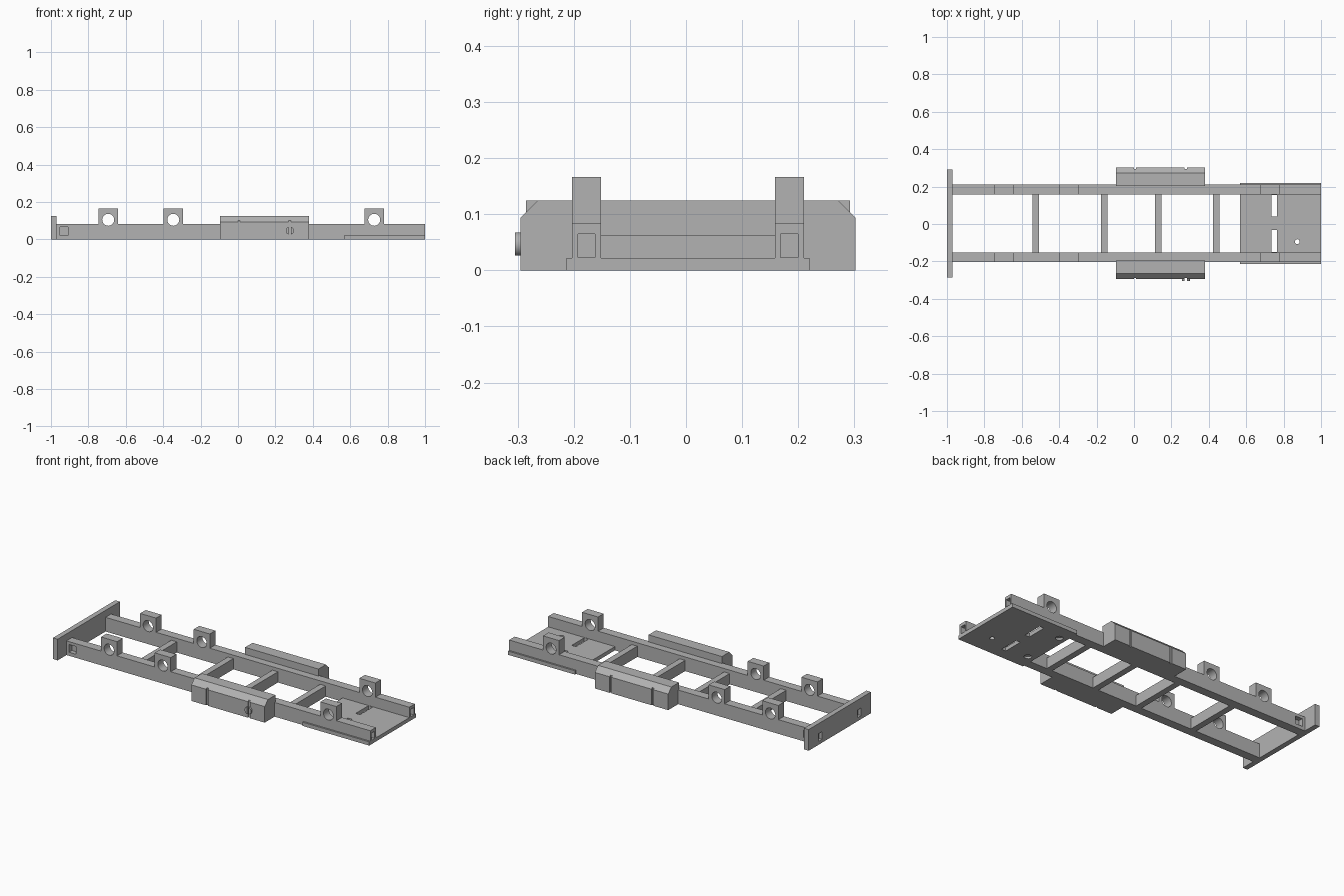
import bpy, bmesh, math
from mathutils import Matrix

if "Cube" in bpy.data.objects:
    bpy.data.objects.remove(bpy.data.objects["Cube"])

CY = 0.0035  # lengthwise centre line of the frame
grey = bpy.data.materials.new("frame grey")
grey.diffuse_color = (0.45, 0.45, 0.45, 1)
grey.use_nodes = True
grey.node_tree.nodes["Principled BSDF"].inputs["Base Color"].default_value = grey.diffuse_color


def finish(name, bm):
    bmesh.ops.recalc_face_normals(bm, faces=bm.faces[:])
    me = bpy.data.meshes.new(name)
    bm.to_mesh(me)
    bm.free()
    me.materials.append(grey)
    ob = bpy.data.objects.new(name, me)
    bpy.context.collection.objects.link(ob)
    return ob


def extrude(name, pts, vec):
    """Closed outline of 3D points pushed along vec."""
    bm = bmesh.new()
    face = bm.faces.new([bm.verts.new(p) for p in pts])
    res = bmesh.ops.extrude_face_region(bm, geom=[face])
    bmesh.ops.translate(bm, vec=vec, verts=[v for v in res["geom"] if isinstance(v, bmesh.types.BMVert)])
    return finish(name, bm)


def box(name, x0, x1, y0, y1, z0, z1):
    """Box with y measured from the frame centre line."""
    y0, y1 = sorted((y0, y1))
    pts = [(x0, y0 + CY, z0), (x1, y0 + CY, z0), (x1, y1 + CY, z0), (x0, y1 + CY, z0)]
    return extrude(name, pts, (0, 0, z1 - z0))


def cyl(name, centre, r, depth, axis):
    bm = bmesh.new()
    bmesh.ops.create_cone(bm, cap_ends=True, segments=32, radius1=r, radius2=r, depth=depth)
    rot = Matrix.Rotation(math.pi / 2, 4, 'X') if axis == 'Y' else Matrix()
    x, y, z = centre
    bm.transform(Matrix.Translation((x, y + CY, z)) @ rot)
    return finish(name, bm)


def cut(ob, cutters):
    for c in cutters:
        c.hide_render = True
        mod = ob.modifiers.new("cut", 'BOOLEAN')
        mod.operation, mod.solver, mod.object = 'DIFFERENCE', 'EXACT', c
    bpy.context.view_layer.update()
    dg = bpy.context.evaluated_depsgraph_get()
    me = bpy.data.meshes.new_from_object(ob.evaluated_get(dg))
    ob.modifiers.clear()
    ob.data = me
    for c in cutters:
        bpy.data.objects.remove(c)


def smooth(ob):
    bpy.ops.object.select_all(action='DESELECT')
    ob.select_set(True)
    bpy.context.view_layer.objects.active = ob
    bpy.ops.object.shade_smooth_by_angle(angle=math.radians(30))


AXLES = (-0.694, -0.346, 0.728)
IN, OUT, TOP = 0.155, 0.2065, 0.083

for side, label in ((-1, "front"), (1, "back")):
    # side rail with raised axle blocks in one outline
    outline = [(-0.97, 0), (1, 0), (1, TOP)]
    for x in reversed(AXLES):
        outline += [(x + 0.052, TOP), (x + 0.052, 0.166), (x - 0.052, 0.166), (x - 0.052, TOP)]
    outline.append((-0.97, TOP))
    rail = extrude(label + "_rail", [(x, side * IN + CY, z) for x, z in outline],
                   (0, side * (OUT - IN), 0))
    mid = side * (IN + OUT) / 2
    # axle holes, side pocket and end pocket
    cutters = [cyl("axle_cutter", (x, mid, 0.105), 0.032, 0.2, 'Y') for x in AXLES]
    cutters.append(box("side_cutter", -0.953, -0.908, side * 0.18, side * 0.25, 0.021, 0.066))
    cutters.append(box("end_cutter", 0.96, 1.1, mid - 0.0155, mid + 0.0155, 0.0225, 0.065))
    cut(rail, cutters)
    smooth(rail)

    # side tank with sloped outer edge and two strap grooves
    section = [(0.199, 0), (0.2985, 0), (0.2985, 0.094), (0.2685, 0.124), (0.199, 0.124)]
    tank = extrude(label + "_tank", [(-0.096, side * y + CY, z) for y, z in section], (0.476, 0, 0))
    cut(tank, [box("groove_cutter", x - 0.006, x + 0.006, side * 0.2915, side * 0.33, -0.05, 0.15)
               for x in (0.006, 0.277)])

# split filler cap on the front tank
cap = cyl("filler_cap", (0.277, -0.3015, 0.0465), 0.0215, 0.014, 'Y')
cut(cap, [box("cap_cutter", 0.271, 0.283, -0.4, -0.2, -0.1, 0.2)])
smooth(cap)

# cross members
for i, x in enumerate((-0.526, -0.159, 0.13, 0.44)):
    box("cross_member_%d" % (i + 1), x - 0.018, x + 0.018, -IN, IN, 0, 0.063)

# end beam with square pockets in line with the rails
beam = box("end_beam", -1, -0.97, -0.2885, 0.2885, 0, 0.124)
cut(beam, [box("beam_cutter", -1.1, -0.98, s * 0.181 - 0.0155, s * 0.181 + 0.0155, 0.0205, 0.065)
           for s in (-1, 1)])

# floor plate: middle panel between the rails plus outer lips
plate = box("floor_plate", 0.567, 1, -IN, IN, 0, 0.022)
holes = [box("slot_cutter", 0.736, 0.764, s * 0.036, s * 0.152, -0.1, 0.1) for s in (-1, 1)]
holes.append(cyl("pin_cutter", (0.873, -0.098, 0), 0.013, 0.2, 'Z'))
holes += [cyl("pocket_cutter", (0.61, s * 0.125, 0), 0.02, 0.024, 'Z') for s in (-1, 1)]
cut(plate, holes)
smooth(plate)
for s, label in ((-1, "front"), (1, "back")):
    box(label + "_plate_lip", 0.567, 1, s * OUT, s * 0.2165, 0, 0.022)
